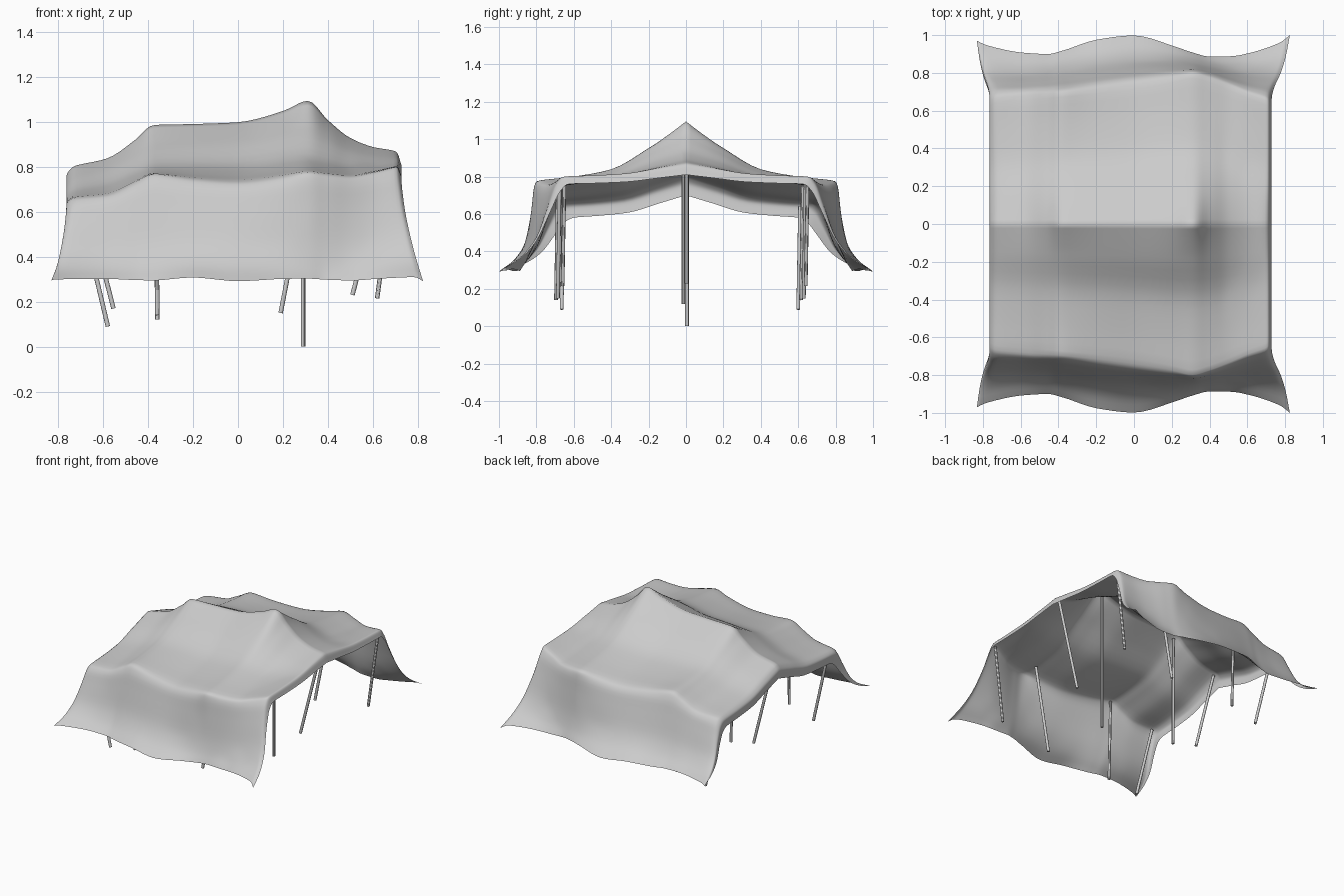
import bpy, bmesh
from math import sin, pi
from mathutils import Vector

if "Cube" in bpy.data.objects:
    bpy.data.objects.remove(bpy.data.objects["Cube"])

# Cloth stations along x: top x, hem x, ridge z, eave y, eave z, hem y, hem z
STATIONS = [
    (-0.757, -0.832, 0.70, 0.61, 0.58, 0.97, 0.295),
    (-0.765, -0.822, 0.755, 0.65, 0.63, 0.965, 0.298),
    (-0.737, -0.79, 0.80, 0.675, 0.66, 0.95, 0.30),
    (-0.58, -0.60, 0.84, 0.69, 0.677, 0.908, 0.302),
    (-0.46, -0.46, 0.92, 0.70, 0.73, 0.90, 0.297),
    (-0.37, -0.37, 0.988, 0.708, 0.768, 0.92, 0.295),
    (-0.20, -0.20, 0.992, 0.725, 0.747, 0.975, 0.308),
    (0.00, 0.00, 1.00, 0.75, 0.735, 0.998, 0.292),
    (0.20, 0.20, 1.05, 0.785, 0.757, 0.945, 0.302),
    (0.31, 0.31, 1.095, 0.81, 0.775, 0.908, 0.303),
    (0.40, 0.40, 1.01, 0.785, 0.765, 0.887, 0.298),
    (0.50, 0.51, 0.93, 0.745, 0.757, 0.888, 0.295),
    (0.60, 0.63, 0.89, 0.70, 0.775, 0.91, 0.303),
    (0.705, 0.78, 0.868, 0.66, 0.80, 0.965, 0.31),
    (0.728, 0.825, 0.81, 0.635, 0.76, 1.00, 0.292),
]
# Roof: fraction out to the eave, fraction of ridge height left
ROOF = [(0, 1), (0.13, 0.80), (0.26, 0.60), (0.5, 0.235), (0.76, 0.09), (0.985, 0)]
# Side curtain: fraction out to the hem, fraction of the drop
CURTAIN = [(0.10, 0.08), (0.25, 0.32), (0.46, 0.66), (0.7, 0.86), (1, 1)]


def smooth(points, steps):
    """Resample a polyline without overshoot."""
    n = len(points)
    d = [points[i + 1] - points[i] for i in range(n - 1)]
    t = [d[0]]
    for a, b in zip(d, d[1:]):
        t.append(Vector([2 * p * q / (p + q) if p * q > 0 else 0 for p, q in zip(a, b)]))
    t.append(d[-1])
    out = []
    for i in range(n - 1):
        for k in range(steps):
            s = k / steps
            out.append(points[i] * (2 * s**3 - 3 * s**2 + 1) + t[i] * (s**3 - 2 * s**2 + s)
                       + points[i + 1] * (3 * s**2 - 2 * s**3) + t[i + 1] * (s**3 - s**2))
    return out + [points[-1]]


def half_profile(st):
    x, hx, rz, ey, ez, hy, hz = st
    pts = [Vector((x, ey * a, ez + (rz - ez) * f)) for a, f in ROOF]
    pts += [Vector((x + (hx - x) * f**1.6, ey + (hy - ey) * a, ez + (hz - ez) * f))
            for a, f in CURTAIN]
    return smooth(pts, 4)


# Cloth canopy, mirrored front to back
halves = [half_profile(s) for s in STATIONS]
rows = []
for j, r in enumerate(zip(*halves)):
    pts = [p.copy() for p in r]
    # cloth evens out slightly between the ridge, eave and hem
    w = 0.45 * abs(sin(pi * j / 20))
    for i in range(3, len(pts) - 2):
        a, b = r[i - 1], r[i + 1]
        m = a.lerp(b, (r[i].x - a.x) / (b.x - a.x))
        pts[i] = r[i].lerp(m, w)
    rows.append(smooth(pts, 5))
rows = [[Vector((p.x, -p.y, p.z)) for p in r] for r in rows[:0:-1]] + rows
bm = bmesh.new()
grid = [[bm.verts.new(p) for p in r] for r in rows]
for a, b in zip(grid, grid[1:]):
    for i in range(len(a) - 1):
        bm.faces.new((a[i], a[i + 1], b[i + 1], b[i]))
bmesh.ops.recalc_face_normals(bm, faces=bm.faces)
mesh = bpy.data.meshes.new("canopy")
bm.to_mesh(mesh)
bm.free()
mesh.polygons.foreach_set("use_smooth", [True] * len(mesh.polygons))
bpy.context.collection.objects.link(bpy.data.objects.new("canopy", mesh))


def pole(name, foot, top, r=0.01):
    foot, top = Vector(foot), Vector(top)
    axis = top - foot
    bpy.ops.mesh.primitive_cylinder_add(vertices=12, radius=r, depth=axis.length,
                                        location=(foot + top) / 2)
    ob = bpy.context.object
    ob.name = name
    ob.rotation_euler = axis.to_track_quat('Z', 'Y').to_euler()
    bpy.ops.object.shade_smooth_by_angle()


# Ridge poles: foot x, foot z, top x, top z, y
for i, (fx, fz, tx, tz, y) in enumerate([(-0.555, 0.17, -0.71, 0.78, 0),
                                         (-0.36, 0.12, -0.365, 0.95, -0.015),
                                         (0.29, 0.0, 0.29, 1.05, 0.005),
                                         (0.51, 0.23, 0.67, 0.85, 0.003)]):
    pole(f"ridge_pole_{i}", (fx, y, fz), (tx, y, tz))

# Eave poles: foot x, foot z, top x, top z, front y, back y
for i, (fx, fz, tx, tz, fy, by) in enumerate([(-0.58, 0.09, -0.71, 0.64, -0.665, 0.60),
                                              (-0.36, 0.14, -0.365, 0.75, -0.695, 0.615),
                                              (0.19, 0.15, 0.31, 0.77, -0.685, 0.63),
                                              (0.62, 0.215, 0.695, 0.775, -0.66, 0.64)]):
    pole(f"front_pole_{i}", (fx, fy, fz), (tx, fy + 0.01, tz))
    pole(f"back_pole_{i}", (fx, by, fz), (tx, by + 0.01, tz))
